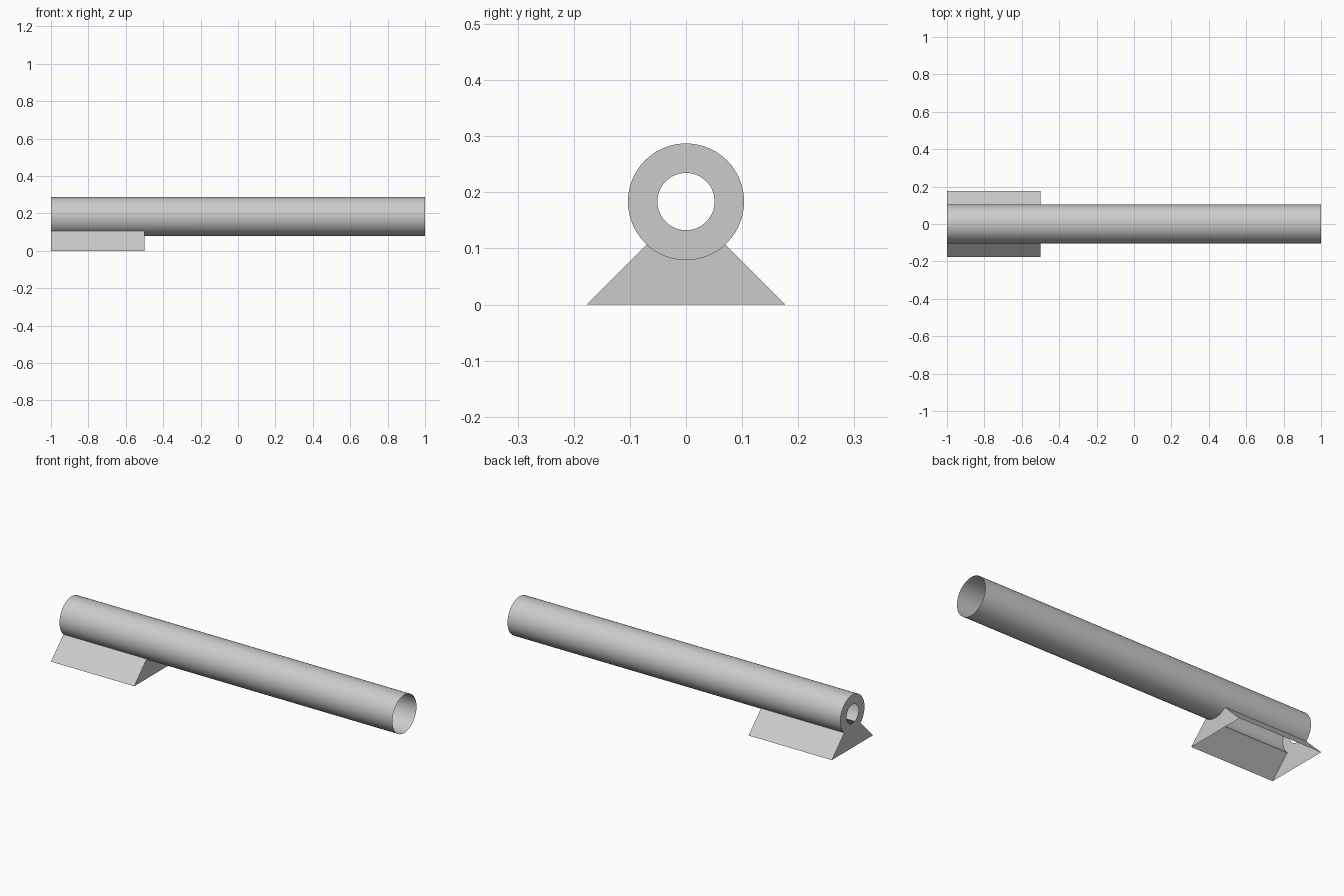
import bpy, bmesh, math

cube = bpy.data.objects.get("Cube")
if cube:
    bpy.data.objects.remove(cube)

RADIUS, HOLE, AXIS_Z = 0.1035, 0.051, 0.1835
BACK, STEP, FRONT = -1.0, -0.5, 1.0      # stations along x
FOOT = 0.177                             # half width of the base
LIP = math.radians(42.4)                 # where the base meets the tube

grey = bpy.data.materials.new("light_grey")
grey.use_nodes = True
grey.diffuse_color = (0.6, 0.6, 0.6, 1)
grey.node_tree.nodes["Principled BSDF"].inputs["Base Color"].default_value = grey.diffuse_color


def arc(radius, start, end, steps):
    """Points (y, z) on a circle round the tube axis, angle 0 pointing down."""
    angles = [start + (end - start) * i / steps for i in range(steps + 1)]
    return [(radius * math.sin(a), AXIS_Z - radius * math.cos(a)) for a in angles]


def sheet(bm, profile, x0, x1):
    """Sweep an open profile along x as a thin shell."""
    rows = [[bm.verts.new((x, y, z)) for y, z in profile] for x in (x0, x1)]
    for i in range(len(profile) - 1):
        bm.faces.new((rows[0][i], rows[0][i + 1], rows[1][i + 1], rows[1][i]))


def finish(name, bm, smooth=False):
    bmesh.ops.remove_doubles(bm, verts=bm.verts, dist=0.0001)
    mesh = bpy.data.meshes.new(name)
    bm.to_mesh(mesh)
    bm.free()
    mesh.materials.append(grey)
    mesh.polygons.foreach_set("use_smooth", [smooth] * len(mesh.polygons))
    obj = bpy.data.objects.new(name, mesh)
    bpy.context.collection.objects.link(obj)


lower_arc = arc(RADIUS, -LIP, LIP, 16)
upper_arc = arc(RADIUS, LIP, 2 * math.pi - LIP, 56)

# Tube, with its underside open above the base
bm = bmesh.new()
sheet(bm, upper_arc, BACK, STEP)
sheet(bm, upper_arc, STEP, FRONT)
sheet(bm, lower_arc, STEP, FRONT)
finish("tube", bm, smooth=True)

# Ring closing the rear of the tube round a hole
bm = bmesh.new()
outer = lower_arc + upper_arc[1:]
inner = [(y * HOLE / RADIUS, AXIS_Z + (z - AXIS_Z) * HOLE / RADIUS) for y, z in outer]
rings = [[bm.verts.new((BACK, y, z)) for y, z in ring] for ring in (outer, inner)]
for i in range(len(outer) - 1):
    bm.faces.new((rings[0][i], rings[1][i], rings[1][i + 1], rings[0][i + 1]))
finish("rear_ring", bm)

# Hollow base: two sloping sides and two cradle-shaped end plates
bm = bmesh.new()
for side, lip in ((-1, lower_arc[0]), (1, lower_arc[-1])):
    ends = [(side * FOOT, 0), lip]
    sheet(bm, ends[::side], BACK, STEP)
for x, order in ((BACK, 1), (STEP, -1)):
    outline = [(-FOOT, 0)] + lower_arc + [(FOOT, 0)]
    bm.faces.new([bm.verts.new((x, y, z)) for y, z in outline[::order]])
bmesh.ops.remove_doubles(bm, verts=bm.verts, dist=0.0001)
bmesh.ops.recalc_face_normals(bm, faces=bm.faces)
finish("base", bm)
